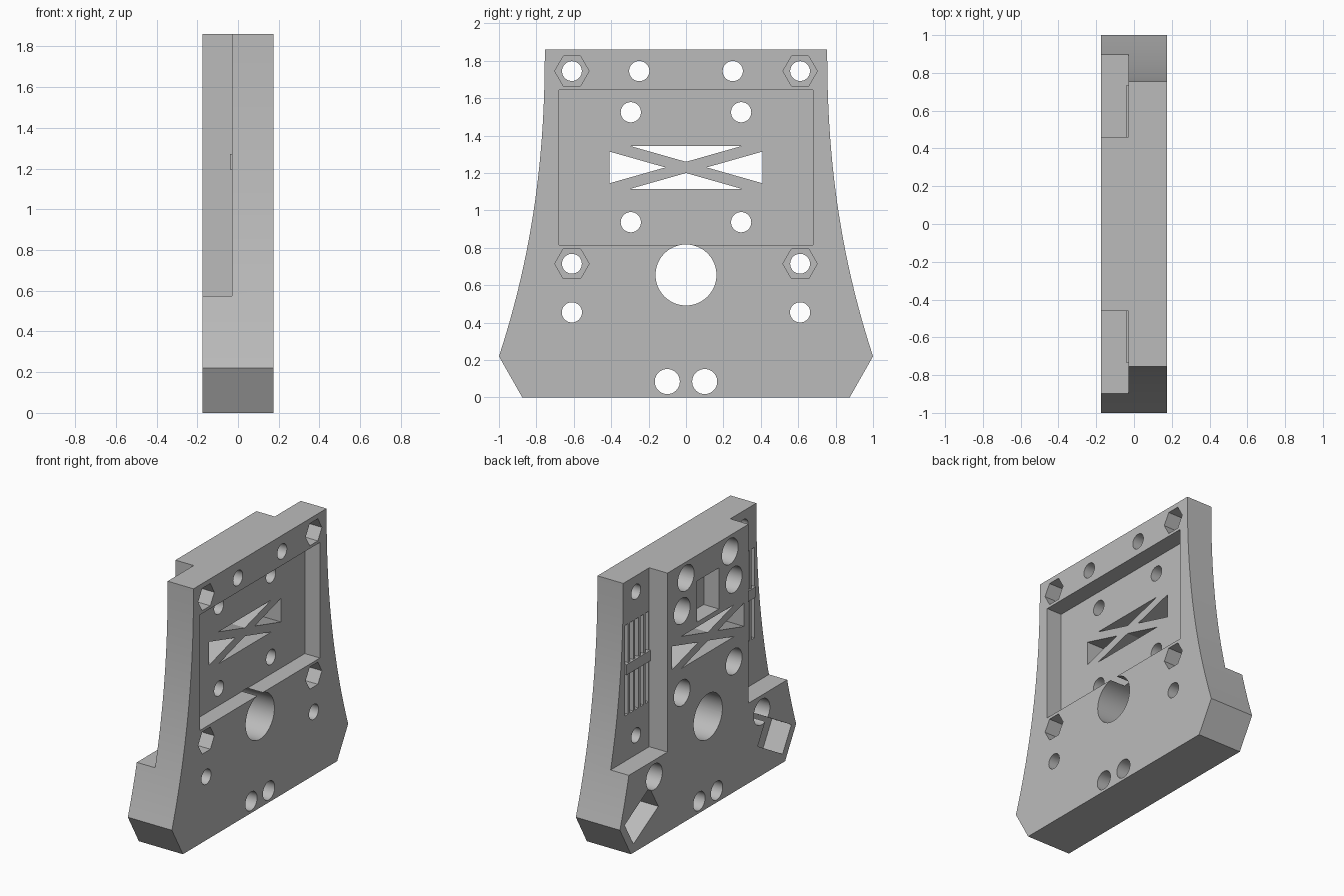
import bpy, bmesh, math
from mathutils import Vector

if "Cube" in bpy.data.objects:
    bpy.data.objects.remove(bpy.data.objects["Cube"])

grey = bpy.data.materials.new("plain_grey")
grey.use_nodes = True
grey.diffuse_color = (0.5, 0.5, 0.5, 1)
grey.node_tree.nodes["Principled BSDF"].inputs["Base Color"].default_value = (0.5, 0.5, 0.5, 1)

FRONT, BACK, WALL = 0.175, -0.175, -0.03
OUT = 0.3  # cutters run past the surface


def prism(name, outline, x0, x1):
    """Extrude a (y, z) outline from x0 to x1."""
    bm = bmesh.new()
    face = bm.faces.new([bm.verts.new((x0, y, z)) for y, z in outline])
    res = bmesh.ops.extrude_face_region(bm, geom=[face])
    moved = [v for v in res["geom"] if isinstance(v, bmesh.types.BMVert)]
    bmesh.ops.translate(bm, verts=moved, vec=(x1 - x0, 0, 0))
    bmesh.ops.recalc_face_normals(bm, faces=bm.faces)
    mesh = bpy.data.meshes.new(name)
    bm.to_mesh(mesh)
    bm.free()
    mesh.materials.append(grey)
    obj = bpy.data.objects.new(name, mesh)
    bpy.context.collection.objects.link(obj)
    return obj


def ring(y, z, r, n=40):
    return [(y + r * math.cos(math.tau * i / n), z + r * math.sin(math.tau * i / n)) for i in range(n)]


def rect(y0, y1, z0, z1):
    return [(y0, z0), (y1, z0), (y1, z1), (y0, z1)]


def flip(points, side):
    return [(y * side, z) for y, z in points]


# Plate body: flared sides and chamfered lower corners
steps = 24
side_curve = [(0.755 + 0.245 * t ** 2.2, 1.86 - 1.64 * t) for t in (i / steps for i in range(steps + 1))]
half = side_curve + [(0.875, 0)]
body = prism("carriage_plate", half + flip(half, -1)[::-1], BACK, FRONT)

cutters = []


def cut(outline, x0, x1):
    tool = prism("cutter", outline, x0, x1)
    tool.hide_render = True
    cutters.append(tool)
    mod = body.modifiers.new("cut", "BOOLEAN")
    mod.operation, mod.solver, mod.object = "DIFFERENCE", "EXACT", tool


# Rectangular recess on the front, square pocket on the back, large bore
cut(rect(-0.68, 0.68, 0.815, 1.645), 0.055, OUT)
cut(rect(-0.123, 0.123, 1.38, 1.675), -OUT, -0.055)
cut(ring(0, 0.655, 0.163, 64), -OUT, OUT)

# Cross-braced window
cut([(-0.3, 1.345), (0.3, 1.345), (0, 1.26)], -OUT, OUT)
cut([(-0.3, 1.115), (0.3, 1.115), (0, 1.2)], -OUT, OUT)

for s in (1, -1):
    cut(flip([(0.41, 1.315), (0.41, 1.145), (0.11, 1.23)], s), -OUT, OUT)
    # Side step on the back, open at the top
    cut(flip(rect(0.46, 1.2, 0.575, 2), s), -OUT, WALL)
    # Bolt holes with hexagonal nut pockets
    for z in (1.745, 0.715):
        cut(ring(s * 0.61, z, 0.053), -OUT, OUT)
        cut(ring(s * 0.61, z, 0.092, 6), 0.065, OUT)
    # Counterbored holes
    for y, z, floor in ((0.25, 1.745, 0.02), (0.295, 1.525, -0.05),
                        (0.295, 0.937, -0.05), (0.61, 0.455, 0.02)):
        cut(ring(s * y, z, 0.054), -OUT, OUT)
        cut(ring(s * y, z, 0.092), -OUT, floor)
    # Plain lower holes
    cut(ring(s * 0.1, 0.085, 0.067), -OUT, OUT)
    # Tilted pocket parallel to the chamfer
    centre, u, v = Vector((0.755, 0.23)), Vector((0.866, -0.5)), Vector((0.5, 0.866))
    corners = [centre + u * a * 0.163 + v * b * 0.1 for a, b in ((-1, -1), (1, -1), (1, 1), (-1, 1))]
    cut(flip([tuple(c) for c in corners], s), -OUT, -0.02)
    # Vertical grooves in the step wall
    for i in range(5):
        y = 0.467 + i * 0.058
        cut(flip(rect(y, y + 0.036, 0.9, 1.55), s), -OUT, 0.005)

# Bake the cuts and drop the cutters
bpy.context.view_layer.update()
baked = bpy.data.meshes.new_from_object(body.evaluated_get(bpy.context.evaluated_depsgraph_get()))
body.modifiers.clear()
body.data = baked
for tool in cutters:
    bpy.data.objects.remove(tool)

# Raised strap across each set of grooves
for s, label in ((1, "back"), (-1, "front")):
    prism("groove_strap_" + label, flip(rect(0.455, 0.735, 1.195, 1.27), s), -0.04, 0.01)

bpy.ops.object.select_all(action="DESELECT")
body.select_set(True)
bpy.context.view_layer.objects.active = body
bpy.ops.object.shade_smooth_by_angle(angle=math.radians(30))
